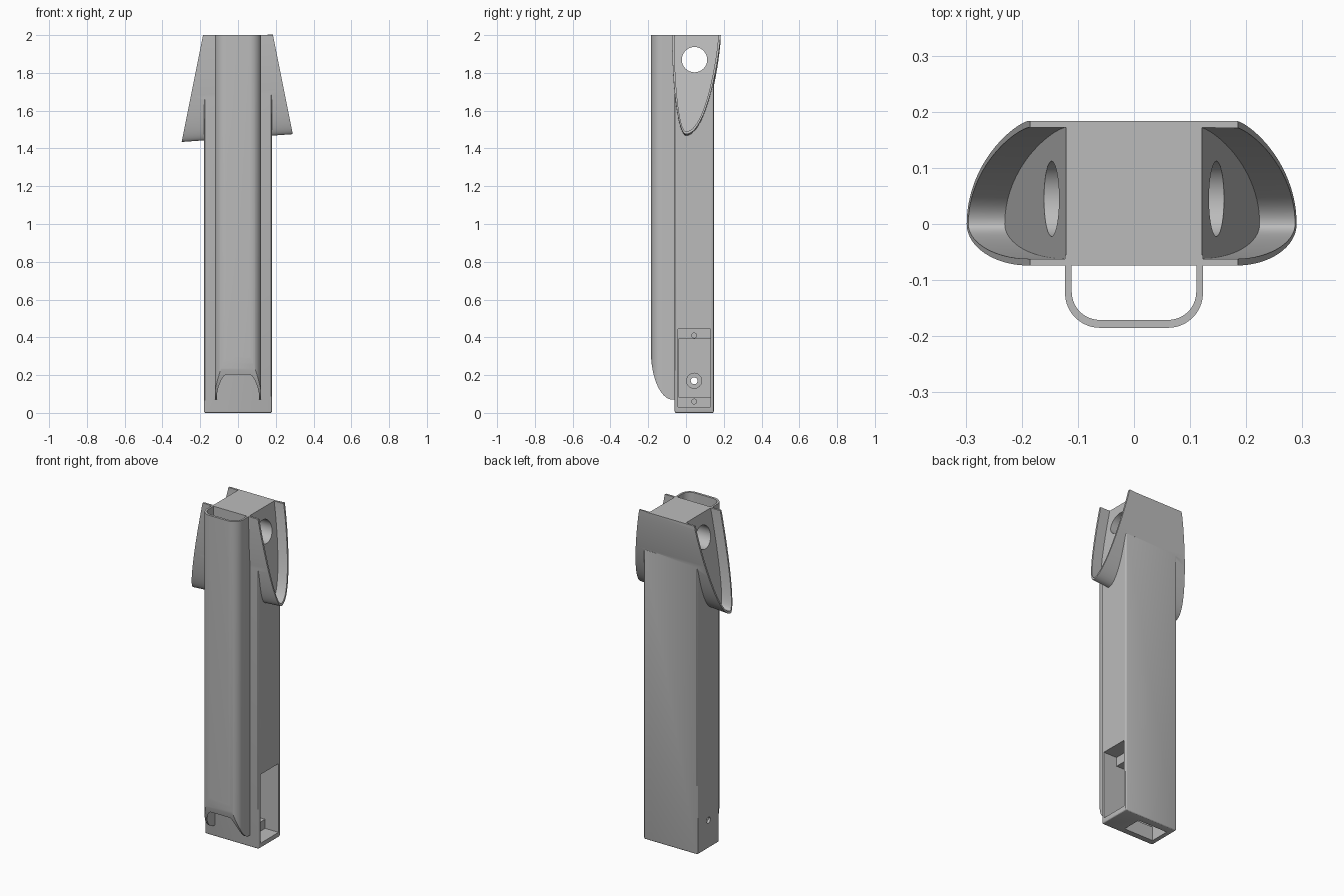
import bpy
import bmesh
from math import sin, cos, pi

if "Cube" in bpy.data.objects:
    bpy.data.objects.remove(bpy.data.objects["Cube"])

grey = bpy.data.materials.new("plain grey")
grey.use_nodes = True
GREY = (0.5, 0.5, 0.5, 1)
grey.diffuse_color = GREY
grey.node_tree.nodes["Principled BSDF"].inputs["Base Color"].default_value = GREY


def make(name, bm):
    bmesh.ops.recalc_face_normals(bm, faces=bm.faces)
    mesh = bpy.data.meshes.new(name)
    bm.to_mesh(mesh)
    bm.free()
    mesh.materials.append(grey)
    ob = bpy.data.objects.new(name, mesh)
    bpy.context.collection.objects.link(ob)
    return ob


def loft(name, ring_a, ring_b):
    """Solid between two matching rings of points."""
    bm = bmesh.new()
    a = [bm.verts.new(p) for p in ring_a]
    b = [bm.verts.new(p) for p in ring_b]
    bm.faces.new(a)
    bm.faces.new(b[::-1])
    n = len(a)
    for i in range(n):
        j = (i + 1) % n
        bm.faces.new((a[j], a[i], b[i], b[j]))
    return make(name, bm)


def box(name, x, y, z, bevel=0):
    bm = bmesh.new()
    bmesh.ops.create_cube(bm, size=1)
    for v in bm.verts:
        v.co = [lo + (c + 0.5) * (hi - lo) for c, (lo, hi) in zip(v.co, (x, y, z))]
    if bevel:
        bmesh.ops.bevel(bm, geom=bm.edges[:], offset=bevel, segments=3,
                        profile=0.5, affect='EDGES')
    return make(name, bm)


def rod(name, x, y, z, r, sides=48):
    """Cylinder along x."""
    ring = [(y + r * cos(2 * pi * i / sides), z + r * sin(2 * pi * i / sides))
            for i in range(sides)]
    return loft(name, [(x[0], *p) for p in ring], [(x[1], *p) for p in ring])


def combine(target, other, operation):
    mod = target.modifiers.new("bool", 'BOOLEAN')
    mod.operation = operation
    mod.solver = 'EXACT'
    mod.object = other
    bpy.context.view_layer.objects.active = target
    bpy.ops.object.modifier_apply(modifier=mod.name)
    bpy.data.objects.remove(other)


def smooth(ob):
    bpy.ops.object.select_all(action='DESELECT')
    ob.select_set(True)
    bpy.context.view_layer.objects.active = ob
    bpy.ops.object.shade_smooth_by_angle(angle=0.5)


def bowl(front, back, depth, top=2.0, steps=24):
    """Rounded (y, z) outline hanging below the top."""
    pts = [(-front, top)] if top > 2 else []
    for i in range(steps + 1):
        a = pi / 2 * (1 - i / steps)
        pts.append((-front * sin(a), 2 - depth * cos(a)))
    for i in range(1, steps + 1):
        a = pi / 2 * i / steps
        pts.append((back * sin(a), 2 - depth * cos(a) ** 1.5))
    if top > 2:
        pts.append((back, top))
    return pts


def flare(outline, side, x_top):
    """Place an outline on a side plane that leans outward going down."""
    ring = []
    for y, z in outline:
        if z < 1.999:
            z += 0.07 * side * (x_top + 0.2 * (2 - z))
        ring.append((side * (x_top + 0.2 * (2 - z)), y, z))
    return ring


# Main body with the flared head
body = box("body", (-0.18, 0.18), (-0.06, 0.147), (0, 1.75), 0.008)
outer = bowl(0.074, 0.184, 0.545)
head = loft("head", flare(outer, -1, 0.185), flare(outer, 1, 0.185))
combine(body, head, 'UNION')

# Rimmed recess on each side of the head, with a cross hole through the middle
inner = bowl(0.062, 0.172, 0.531, top=2.1)
for side in (-1, 1):
    cutter = loft("recess", flare(inner, side, 0.121), flare(inner, side, 0.35))
    combine(body, cutter, 'DIFFERENCE')
combine(body, rod("cross_hole", (-0.5, 0.5), 0.045, 1.87, 0.067), 'DIFFERENCE')

# Side pocket: cover seat, deep cavity, bottom opening
for x, y, z in (((0.09, 0.3), (-0.042, 0.13), (0.03, 0.445)),
                ((-0.15, 0.2), (-0.041, 0.129), (0.085, 0.39)),
                ((-0.149, 0.05), (-0.02, 0.1), (-0.1, 0.2))):
    combine(body, box("pocket", x, y, z), 'DIFFERENCE')

# Screw holes in the ledges, stepped hole through the far wall
for x, z, r in (((0.06, 0.2), 0.41, 0.013), ((0.06, 0.2), 0.06, 0.013),
                ((-0.165, 0.0), 0.17, 0.04), ((-0.3, 0.0), 0.17, 0.018)):
    combine(body, rod("hole", x, 0.043, z, r, 24), 'DIFFERENCE')
smooth(body)


# Front channel: U-shaped wall with its lower end swept back to the body
def u_line(half, front, r, steps=10):
    pts = [(-half, -0.055)]
    for cx, start in ((-half + r, pi), (half - r, 1.5 * pi)):
        for i in range(steps + 1):
            a = start + pi / 2 * i / steps
            pts.append((cx + r * cos(a), front + r + r * sin(a)))
    return pts + [(half, -0.055)]


u = u_line(0.123, -0.185, 0.062) + u_line(0.111, -0.171, 0.05)[::-1]
channel = loft("front_channel", [(x, y, 0) for x, y in u], [(x, y, 2.1) for x, y in u])
sweep = [(-0.04, 2), (-0.04, 0.07)]
for i in range(25):
    a = pi / 2 * i / 24
    sweep.append((-0.07 - 0.116 * sin(a), 0.33 - 0.26 * cos(a)))
sweep.append((-0.186, 2))
trim = loft("trim", [(-0.3, *p) for p in sweep], [(0.3, *p) for p in sweep])
combine(channel, trim, 'INTERSECT')
smooth(channel)
